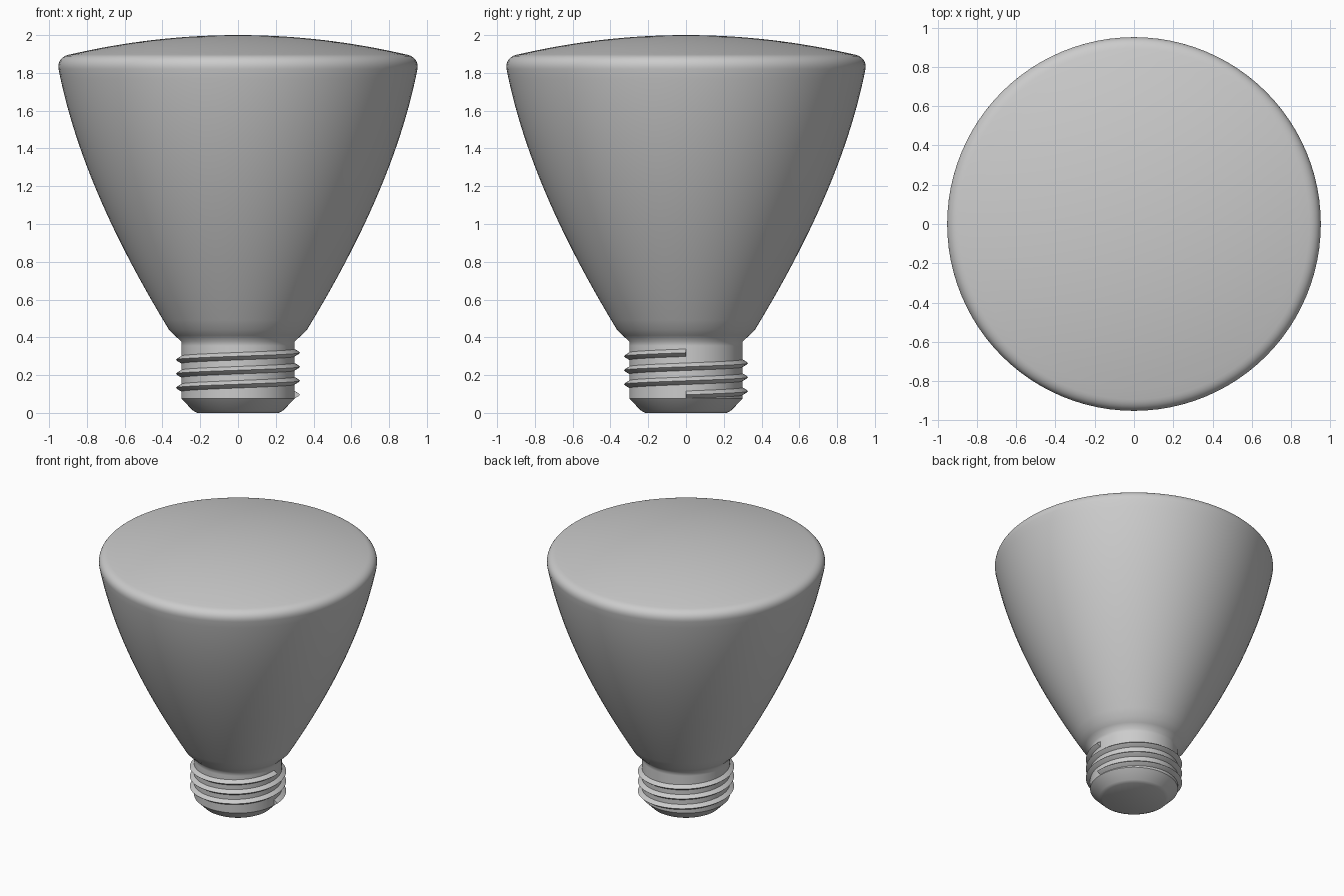
import bpy, math
from mathutils import Vector
from mathutils.geometry import interpolate_bezier

cube = bpy.data.objects.get("Cube")
if cube:
    bpy.data.objects.remove(cube, do_unlink=True)

SEGMENTS = 96

grey = bpy.data.materials.new("light grey")
grey.use_nodes = True
COLOUR = (0.6, 0.6, 0.6, 1)
grey.diffuse_color = COLOUR
grey.node_tree.nodes["Principled BSDF"].inputs["Base Color"].default_value = COLOUR


def add_object(name, verts, faces, angle):
    mesh = bpy.data.meshes.new(name)
    mesh.from_pydata(verts, [], faces)
    mesh.materials.append(grey)
    obj = bpy.data.objects.new(name, mesh)
    bpy.context.collection.objects.link(obj)
    bpy.ops.object.select_all(action='DESELECT')
    obj.select_set(True)
    bpy.context.view_layer.objects.active = obj
    bpy.ops.object.shade_smooth_by_angle(angle=math.radians(angle))
    return obj


def polar(radius, angle, z):
    return (radius * math.cos(angle), radius * math.sin(angle), z)


def lathe(name, profile, angle, cap_bottom=False, cap_top=False):
    """Spin a (radius, z) profile, listed from bottom to top, about the z axis."""
    verts = [polar(r, math.tau * i / SEGMENTS, z) for r, z in profile for i in range(SEGMENTS)]
    faces = []
    for k in range(len(profile) - 1):
        for i in range(SEGMENTS):
            j = (i + 1) % SEGMENTS
            a, b = k * SEGMENTS, (k + 1) * SEGMENTS
            faces.append((a + i, a + j, b + j, b + i))
    if cap_bottom:
        faces.append(tuple(reversed(range(SEGMENTS))))
    if cap_top:
        faces.append(tuple(range(len(verts) - SEGMENTS, len(verts))))
    return add_object(name, verts, faces, angle)


def bezier(p0, p1, p2, p3, count):
    points = [Vector((r, z, 0)) for r, z in (p0, p1, p2, p3)]
    return [(p.x, p.y) for p in interpolate_bezier(*points, count)]


# Reflector bulb: neck, flared side, rounded rim and shallow domed face
neck = [(0.30, 0.355), (0.30, 0.378), (0.335, 0.41)]
flare = bezier((0.365, 0.44), (0.645, 0.90), (0.86, 1.36), (0.95, 1.82), 28)
rim = bezier((0.95, 1.82), (0.956, 1.86), (0.935, 1.888), (0.893, 1.897), 10)[1:]
dome_radius = 3.9
dome = []
for step in range(1, 17):
    r = 0.893 * (1 - step / 16) + 0.002
    dome.append((r, 2.0 - dome_radius + math.sqrt(dome_radius ** 2 - r ** 2)))
lathe("reflector_bulb", neck + flare + rim + dome, 60, cap_top=True)

# Screw base: chamfered foot and straight barrel
lathe("screw_base", [(0.215, 0), (0.238, 0.012), (0.30, 0.075), (0.30, 0.355)],
      40, cap_bottom=True)

# Screw thread: a ridge section swept along a three-turn helix
TURNS, PITCH, START = 3, 0.0742, 0.096
section = [(0.295, -0.023), (0.324, -0.005), (0.329, 0), (0.324, 0.005), (0.295, 0.023)]
n = len(section)
steps = TURNS * SEGMENTS
verts = [polar(r, math.tau * s / SEGMENTS, START + PITCH * s / SEGMENTS + dz)
         for s in range(steps + 1) for r, dz in section]
faces = [(s * n + k, (s + 1) * n + k, (s + 1) * n + (k + 1) % n, s * n + (k + 1) % n)
         for s in range(steps) for k in range(n)]
faces += [tuple(range(n)), tuple(steps * n + k for k in reversed(range(n)))]
add_object("screw_thread", verts, faces, 40)
